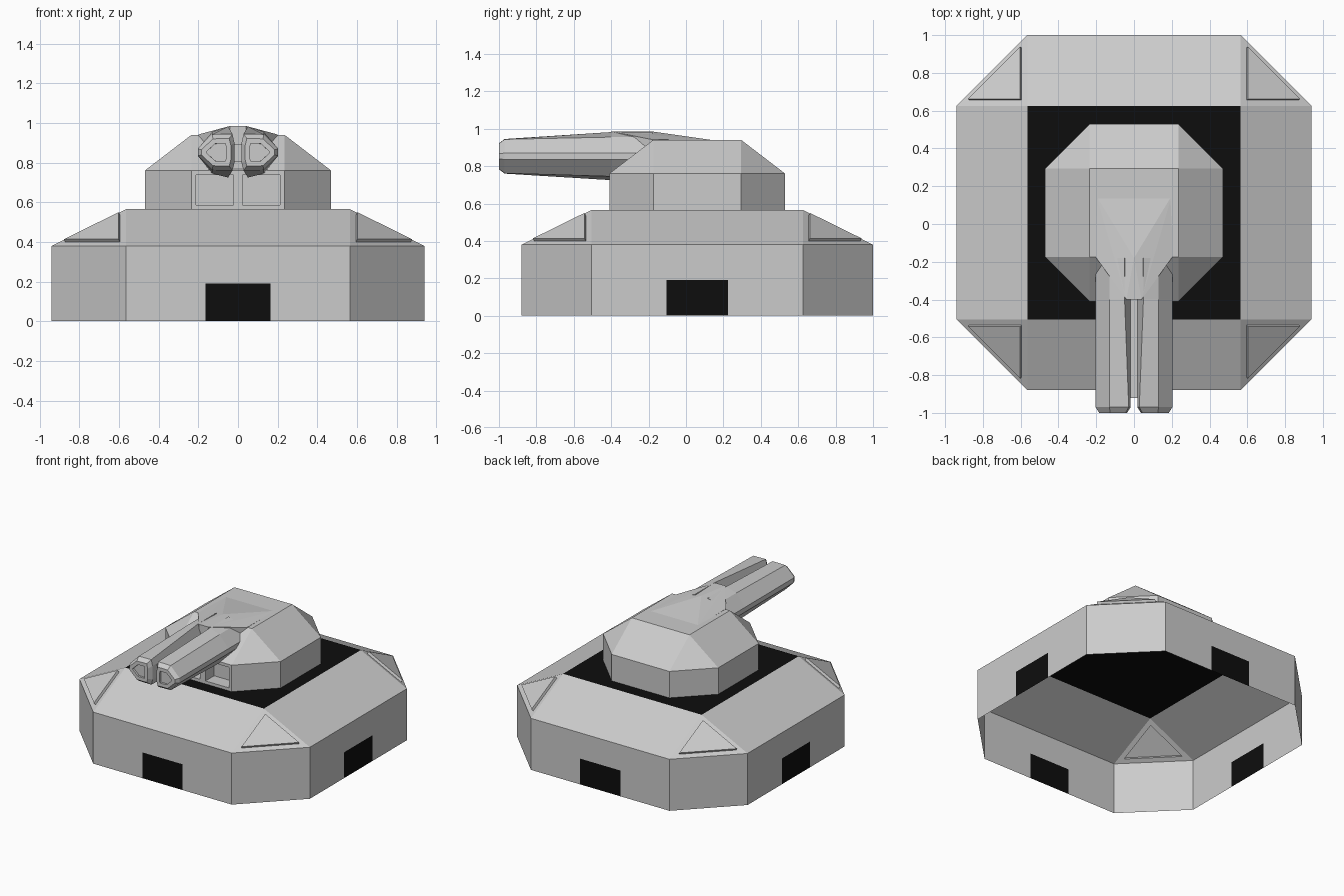
import bpy, bmesh
from mathutils import Vector

if "Cube" in bpy.data.objects:
    bpy.data.objects.remove(bpy.data.objects["Cube"])

CY = 0.06  # centre of the hull and turret along y


def material(name, value):
    mat = bpy.data.materials.new(name)
    mat.use_nodes = True
    color = (value, value, value, 1)
    mat.diffuse_color = color
    mat.node_tree.nodes["Principled BSDF"].inputs["Base Color"].default_value = color
    return mat


GREY = material("light_grey", 0.6)
BLACK = material("black", 0.004)


def finish(bm, name):
    mesh = bpy.data.meshes.new(name)
    bm.to_mesh(mesh)
    bm.free()
    mesh.materials.append(GREY)
    mesh.materials.append(BLACK)
    obj = bpy.data.objects.new(name, mesh)
    bpy.context.collection.objects.link(obj)
    return obj


def chamfered_block(a, b, z0, z1, z2):
    """Open octagonal wall that slopes in to a square top."""
    bm = bmesh.new()
    flat = [(a, b), (b, a), (-b, a), (-a, b), (-a, -b), (-b, -a), (b, -a), (a, -b)]
    low = [bm.verts.new((x, y + CY, z0)) for x, y in flat]
    mid = [bm.verts.new((x, y + CY, z1)) for x, y in flat]
    top = [bm.verts.new((x * b, y * b + CY, z2))
           for x, y in ((1, 1), (-1, 1), (-1, -1), (1, -1))]
    for i in range(8):
        j = (i + 1) % 8
        bm.faces.new((low[i], low[j], mid[j], mid[i]))
    corners = []
    for k in range(4):
        n = (k + 1) % 4
        corners.append(bm.faces.new((mid[2 * k], mid[2 * k + 1], top[k])))
        bm.faces.new((mid[2 * k + 1], mid[(2 * k + 2) % 8], top[n], top[k]))
    bm.faces.new(top)
    bm.normal_update()
    return bm, corners


def cut(bm, faces, point, normal):
    geom = set(faces)
    for f in faces:
        geom.update(f.edges)
        geom.update(f.verts)
    bmesh.ops.bisect_plane(bm, geom=list(geom), plane_co=point, plane_no=normal)
    bm.normal_update()


def raise_panels(bm, faces, margin, depth):
    bmesh.ops.inset_individual(bm, faces=faces, thickness=margin, use_even_offset=True)
    bm.normal_update()
    bmesh.ops.inset_individual(bm, faces=faces, thickness=0.0003, depth=depth)
    bm.normal_update()


# Base hull with raised corner panels
bm, corners = chamfered_block(0.94, 0.565, 0, 0.38, 0.565)
raise_panels(bm, corners, 0.033, 0.018)

# Doorways cut into the four straight walls
DOOR_W, DOOR_H = 0.165, 0.19


def walls(axis):
    return [f for f in bm.faces if abs(f.normal[axis]) > 0.99]


for axis, across in ((0, Vector((0, 1, 0))), (1, Vector((1, 0, 0)))):
    for side in (-1, 1):
        cut(bm, walls(axis), Vector((0, CY, 0)) + across * DOOR_W * side, across)
    middle = [f for f in walls(axis)
              if abs((f.calc_center_median() - Vector((0, CY, 0))).dot(across)) < 0.05]
    cut(bm, middle, (0, 0, DOOR_H), (0, 0, 1))
    for f in walls(axis):
        c = f.calc_center_median() - Vector((0, CY, 0))
        if abs(c.dot(across)) < 0.05 and c.z < DOOR_H:
            f.material_index = 1

# Black deck
for f in bm.faces:
    if f.normal.z > 0.99:
        f.material_index = 1
finish(bm, "base_hull")

# Turret with two recessed front openings
bm, _ = chamfered_block(0.47, 0.235, 0.565, 0.76, 0.94)
cut(bm, [f for f in bm.faces if f.normal.y < -0.99], (0, 0, 0), (1, 0, 0))
raise_panels(bm, [f for f in bm.faces if f.normal.y < -0.99], 0.022, -0.1)
finish(bm, "turret")

# Gun housing ridge on top of the turret
bm = bmesh.new()
points = [(0, -0.18, 0.985)]
for s in (-1, 1):
    points += [(s * 0.2, 0.15, 0.938), (s * 0.2, -0.18, 0.942), (s * 0.04, -0.4, 0.985),
               (s * 0.04, -0.4, 0.75), (s * 0.2, -0.18, 0.76), (s * 0.2, 0.15, 0.8)]
bmesh.ops.convex_hull(bm, input=[bm.verts.new(p) for p in points])
bmesh.ops.recalc_face_normals(bm, faces=bm.faces)
finish(bm, "gun_housing")


# Twin eight-sided barrels
def section(inner, top, top_out, bottom, bottom_out):
    return [(inner, top), (0.13, top_out), (0.203, 0.87), (0.203, 0.835),
            (0.13, bottom_out), (inner, bottom), (0.018, 0.8), (0.018, 0.9)]


def barrel(side, name):
    bm = bmesh.new()
    rear = section(0.05, 0.982, 0.955, 0.725, 0.745)
    front = section(0.028, 0.945, 0.943, 0.76, 0.762)
    tip = [(0.11 + (x - 0.11) * 0.8, 0.852 + (z - 0.852) * 0.75) for x, z in front]
    rings = [[bm.verts.new((side * x, y, z)) for x, z in ring]
             for y, ring in ((-0.18, rear), (-0.4, rear), (-0.97, front), (-1.0, tip))]
    for a, b in zip(rings, rings[1:]):
        for i in range(8):
            j = (i + 1) % 8
            bm.faces.new((a[i], a[j], b[j], b[i]))
    bm.faces.new(rings[0])
    muzzle = bm.faces.new(rings[-1])
    bmesh.ops.recalc_face_normals(bm, faces=bm.faces)
    raise_panels(bm, [muzzle], 0.025, -0.015)
    finish(bm, name)


barrel(1, "left_barrel")
barrel(-1, "right_barrel")

# Web that joins the barrels
bm = bmesh.new()
bmesh.ops.create_cube(bm, size=1)
for v in bm.verts:
    v.co = Vector((v.co.x * 0.05, v.co.y * 0.6 - 0.62, v.co.z * 0.09 + 0.85))
finish(bm, "barrel_web")
